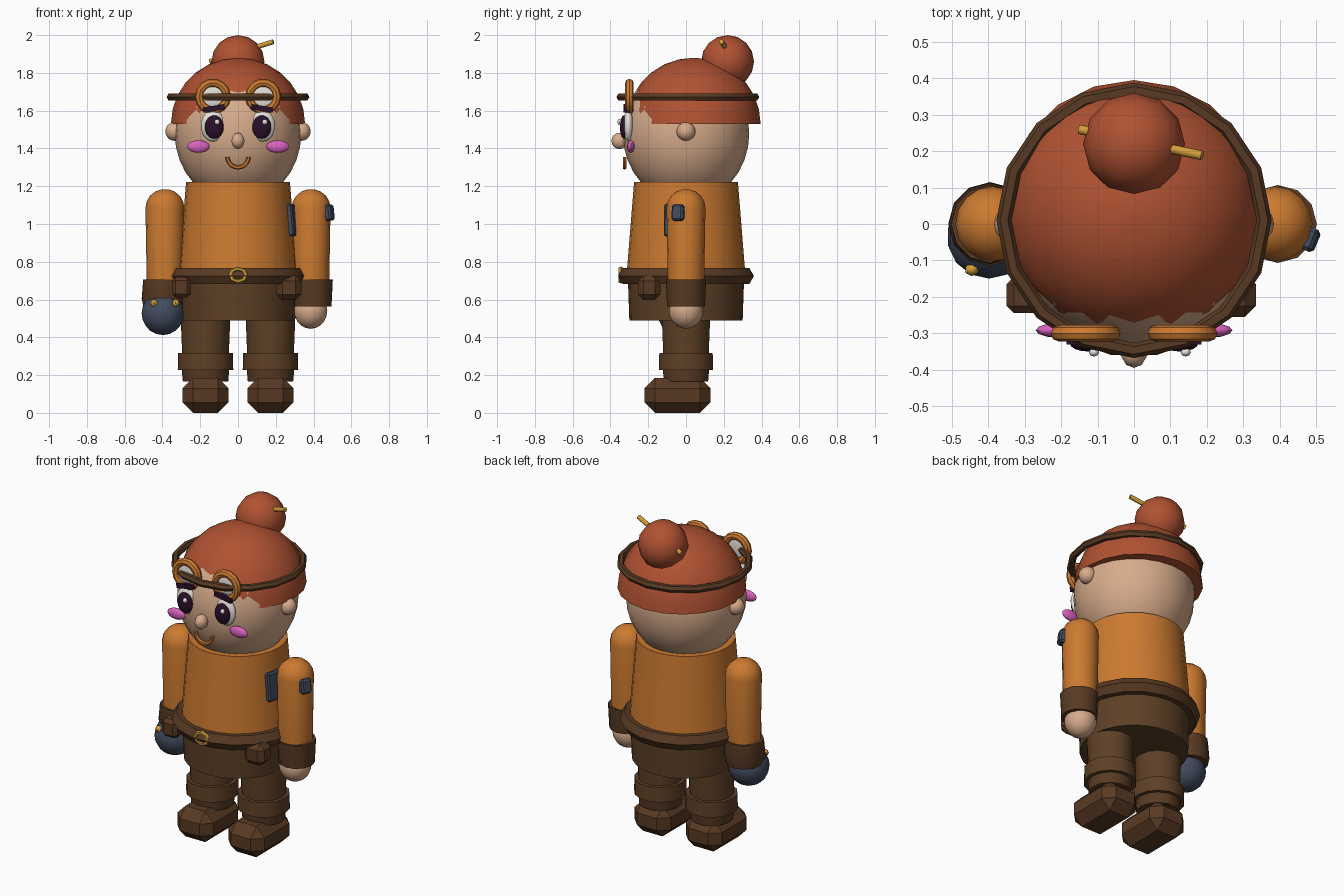
import bpy, bmesh, math
from mathutils import Vector, Matrix

if "Cube" in bpy.data.objects:
    bpy.data.objects.remove(bpy.data.objects["Cube"])


def srgb(r, g, b):
    f = lambda c: (c / 255 / 12.92) if c < 11 else ((c / 255 + 0.055) / 1.055) ** 2.4
    return (f(r), f(g), f(b), 1)


COLOURS = {
    "hair_red": (176, 82, 50), "coat_orange": (204, 122, 48), "skin": (216, 172, 140),
    "trouser_brown": (94, 64, 38), "leather_brown": (88, 58, 35), "navy": (66, 76, 96),
    "pink": (218, 98, 190), "dark_plum": (42, 16, 42), "white": (228, 224, 218),
    "gold": (208, 156, 56)}
MATS = {}
for key, rgb in COLOURS.items():
    MATS[key] = bpy.data.materials.new(key)
    MATS[key].diffuse_color = srgb(*rgb)


def finish(name, bm, mat, smooth=35):
    bmesh.ops.recalc_face_normals(bm, faces=bm.faces)
    me = bpy.data.meshes.new(name)
    bm.to_mesh(me)
    bm.free()
    ob = bpy.data.objects.new(name, me)
    bpy.context.collection.objects.link(ob)
    me.materials.append(MATS[mat])
    if smooth:
        bpy.ops.object.select_all(action='DESELECT')
        ob.select_set(True)
        bpy.context.view_layer.objects.active = ob
        bpy.ops.object.shade_smooth_by_angle(angle=math.radians(smooth))
    return ob


def ball(name, loc, rad, mat, seg=16, rings=12, rot=0):
    bm = bmesh.new()
    bmesh.ops.create_uvsphere(bm, u_segments=seg, v_segments=rings, radius=1)
    m = Matrix.Translation(loc) @ Matrix.Rotation(rot, 4, 'Y') @ Matrix.Diagonal((*rad, 1))
    bmesh.ops.transform(bm, matrix=m, verts=bm.verts)
    return finish(name, bm, mat, 50)


def lathe(name, loc, profile, mat, seg=16):
    """Closed turned shape from (radius, z) pairs, bottom to top."""
    bm = bmesh.new()
    loops = [[bm.verts.new((loc[0] + r * math.cos(2 * math.pi * i / seg),
                            loc[1] + r * math.sin(2 * math.pi * i / seg), z))
              for i in range(seg)] for r, z in profile]
    for a, b in zip(loops, loops[1:]):
        for i in range(seg):
            j = (i + 1) % seg
            bm.faces.new((a[i], a[j], b[j], b[i]))
    bm.faces.new(loops[0][::-1])
    bm.faces.new(loops[-1])
    return finish(name, bm, mat)


def ring(name, loc, R, r, mat, seg=16, sides=6, arc=(0, 2 * math.pi), upright=False, scale=(1, 1, 1)):
    """Torus or part of one; upright rings face the front."""
    full = arc[1] - arc[0] > 6.28
    n = seg if full else seg + 1
    bm = bmesh.new()
    loops = []
    for i in range(n):
        a = arc[0] + (arc[1] - arc[0]) * i / seg
        loop = []
        for k in range(sides):
            t = 2 * math.pi * k / sides
            d, h = R + r * math.cos(t), r * math.sin(t)
            p = (d * math.cos(a), h, d * math.sin(a)) if upright else (d * math.cos(a), d * math.sin(a), h)
            loop.append(bm.verts.new([l + c * s for l, c, s in zip(loc, p, scale)]))
        loops.append(loop)
    for i in range(n if full else n - 1):
        a, b = loops[i], loops[(i + 1) % n]
        for k in range(sides):
            j = (k + 1) % sides
            bm.faces.new((a[k], a[j], b[j], b[k]))
    if not full:
        bm.faces.new(loops[0])
        bm.faces.new(loops[-1])
    return finish(name, bm, mat, 40)


def box(name, loc, size, mat, bevel=0, rot=(0, 0, 0)):
    bm = bmesh.new()
    bmesh.ops.create_cube(bm, size=1, matrix=Matrix.Diagonal((*size, 1)))
    if bevel:
        bmesh.ops.bevel(bm, geom=bm.edges[:], offset=bevel, segments=1, affect='EDGES')
    ob = finish(name, bm, mat, 0)
    ob.location, ob.rotation_euler = loc, rot
    return ob


def rod(name, a, b, r, mat):
    a, b = Vector(a), Vector(b)
    bm = bmesh.new()
    m = Matrix.Translation((a + b) / 2) @ (b - a).to_track_quat('Z', 'Y').to_matrix().to_4x4()
    bmesh.ops.create_cone(bm, cap_ends=True, segments=8, radius1=r, radius2=r,
                          depth=(b - a).length, matrix=m)
    return finish(name, bm, mat, 50)


# Head and hair: the cap sits slightly back so the face shows below it
ball("head", (0, 0, 1.48), (0.335, 0.335, 0.37), "skin", 24, 16)
cap = [(0.355 * math.cos(t), 1.53 + 0.35 * math.sin(t))
       for t in [math.pi / 2 * i / 7 for i in range(7)]] + [(0.004, 1.88)]
lathe("hair_cap", (0, 0.04), cap, "hair_red", 20)
ball("hair_bun", (0, 0.22, 1.86), (0.14, 0.14, 0.14), "hair_red", 12, 8)
rod("hair_pin", (-0.15, 0.26, 1.86), (0.187, 0.188, 1.965), 0.013, "gold")

# Face
ball("nose", (0, -0.352, 1.44), (0.036, 0.043, 0.043), "skin", 10, 8)
ring("mouth", (0, -0.325, 1.355), 0.056, 0.011, "coat_orange", 10, 6, (math.pi, 2 * math.pi), True)
for s, side in ((-1, "left"), (1, "right")):
    ball(side + "_ear", (s * 0.335, 0, 1.49), (0.05, 0.05, 0.05), "skin", 12, 8)
    ball(side + "_eye_white", (s * 0.132, -0.305, 1.52), (0.064, 0.028, 0.083), "white")
    ball(side + "_pupil", (s * 0.126, -0.328, 1.513), (0.05, 0.022, 0.062), "dark_plum")
    ball(side + "_eye_glint", (s * 0.126 + 0.016, -0.352, 1.54), (0.014, 0.012, 0.015), "white", 8, 6)
    box(side + "_eyebrow", (s * 0.127, -0.318, 1.612), (0.115, 0.025, 0.028), "dark_plum",
        0, (0, s * 0.16, 0))
    ball(side + "_cheek", (s * 0.21, -0.292, 1.41), (0.06, 0.02, 0.033), "pink", 12, 8)
    # Goggles
    ring(side + "_goggle_rim", (s * 0.133, -0.3, 1.675), 0.073, 0.023, "coat_orange", 14, 8, upright=True)
    ball(side + "_goggle_lens", (s * 0.133, -0.3, 1.675), (0.066, 0.012, 0.066), "white", 14, 6)
ring("goggle_strap", (0, 0.01, 1.672), 0.357, 0.021, "leather_brown", 16, 6)

# Torso
lathe("coat", (0, 0), [(0.317, 0.7), (0.275, 1.222)], "coat_orange", 24)
lathe("hips", (0, 0), [(0.3, 0.49), (0.308, 0.72)], "trouser_brown", 24)
ring("belt", (0, 0, 0.725), 0.315, 0.05, "leather_brown", 18, 6)
ring("belt_buckle", (0, -0.345, 0.73), 0.042, 0.014, "gold", 8, 6, upright=True, scale=(1, 1, 0.8))
box("right_pouch", (0.27, -0.195, 0.662), (0.13, 0.12, 0.13), "leather_brown", 0.03)
box("left_pouch", (-0.3, -0.195, 0.665), (0.1, 0.1, 0.11), "leather_brown", 0.02)
box("coat_patch", (0.282, -0.06, 1.02), (0.04, 0.11, 0.17), "navy", 0.008, (0, -0.08, -0.2))

# Arms, legs and boots
for s, side in ((-1, "left"), (1, "right")):
    x = s * 0.387
    dome = [(0.103 * math.cos(t), 1.085 + 0.1 * math.sin(t)) for t in (0, 0.35, 0.7, 1.05, 1.4)]
    lathe(side + "_sleeve", (x, 0), [(0.096, 0.68)] + dome, "coat_orange", 16)
    lathe(side + "_cuff", (x + s * 0.008, 0), [(0.105, 0.56), (0.115, 0.605), (0.107, 0.705)]
          if s < 0 else [(0.1, 0.562), (0.107, 0.705)], "leather_brown", 12)
    x = s * 0.172
    lathe(side + "_leg", (x, 0), [(0.12, 0.2), (0.123, 0.3), (0.132, 0.52)], "trouser_brown", 14)
    lathe(side + "_boot_shaft", (x, 0), [(0.12, 0.165), (0.126, 0.235)], "leather_brown", 14)
    lathe(side + "_boot_cuff", (x, 0), [(0.147, 0.228), (0.145, 0.318)], "trouser_brown", 14)
    box(side + "_boot", (x, -0.045, 0.093), (0.243, 0.35, 0.186), "leather_brown", 0.056)
box("sleeve_patch", (0.482, -0.042, 1.06), (0.04, 0.065, 0.085), "navy", 0.01, (0, -0.1, -0.4))

# Bare hand, and a big glove with studs
ball("bare_hand", (0.385, 0, 0.54), (0.09, 0.09, 0.095), "skin", 14, 10)
ball("glove", (-0.398, -0.035, 0.527), (0.115, 0.115, 0.115), "navy", 14, 10)
for x in (-0.445, -0.33):
    ball("glove_stud", (x, -0.125, 0.582), (0.021, 0.018, 0.021), "gold", 6, 4)

for m in bpy.data.materials:
    if m.users and not m.is_grease_pencil:
        m.use_nodes = True
        m.node_tree.nodes["Principled BSDF"].inputs["Base Color"].default_value = m.diffuse_color
